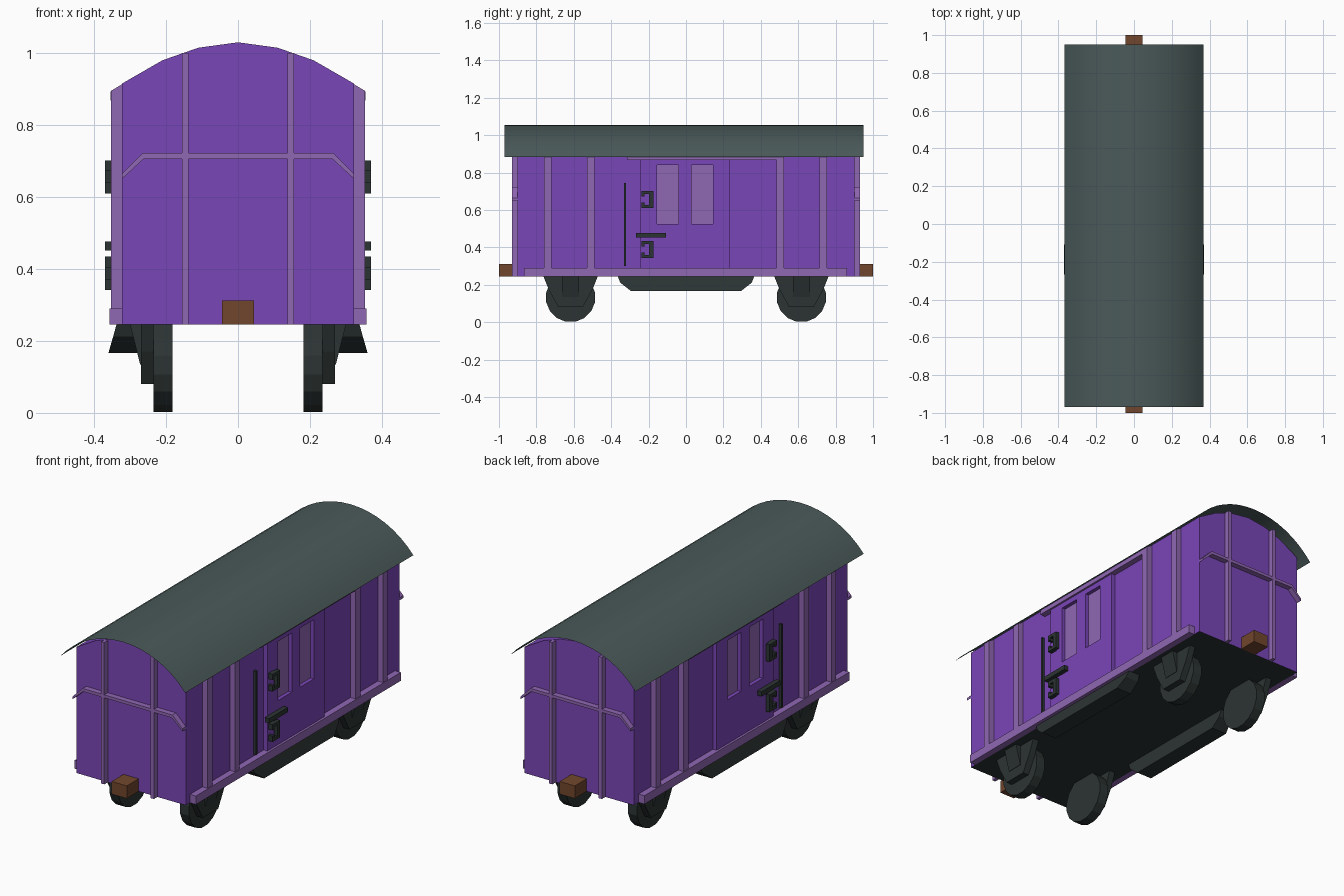
import bpy, bmesh, math

cube = bpy.data.objects.get("Cube")
if cube:
    bpy.data.objects.remove(cube, do_unlink=True)


def material(name, r, g, b):
    m = bpy.data.materials.new(name)
    m.use_nodes = True
    m.diffuse_color = (r, g, b, 1)
    m.node_tree.nodes["Principled BSDF"].inputs["Base Color"].default_value = (r, g, b, 1)
    return m


PURPLE = material("purple paint", 0.195, 0.061, 0.479)
LILAC = material("lilac trim", 0.28, 0.135, 0.456)
ROOF = material("grey green roof", 0.069, 0.102, 0.1)
DARK = material("dark iron", 0.025, 0.034, 0.033)
BROWN = material("brown wood", 0.165, 0.061, 0.026)


def finish(name, bm, mat, mirror=""):
    """Turn a bmesh into an object, mirrored over the named axes."""
    bmesh.ops.recalc_face_normals(bm, faces=bm.faces)
    me = bpy.data.meshes.new(name)
    bm.to_mesh(me)
    bm.free()
    me.materials.append(mat)
    ob = bpy.data.objects.new(name, me)
    bpy.context.collection.objects.link(ob)
    if mirror:
        mod = ob.modifiers.new("Mirror", "MIRROR")
        mod.use_axis = ["x" in mirror, "y" in mirror, False]
        mod.use_mirror_merge = False
    return ob


def prism(name, profile, axis, a, b, mat, mirror=""):
    """Extrude a (y, z) profile along x, or an (x, z) profile along y."""
    bm = bmesh.new()
    place = (lambda p, t: (t, p[0], p[1])) if axis == "x" else (lambda p, t: (p[0], t, p[1]))
    ends = [[bm.verts.new(place(p, t)) for p in profile] for t in (a, b)]
    n = len(profile)
    for ring in ends:
        bm.faces.new(ring)
    for i in range(n):
        j = (i + 1) % n
        bm.faces.new((ends[0][i], ends[0][j], ends[1][j], ends[1][i]))
    return finish(name, bm, mat, mirror)


def box(name, x, y, z, mat, mirror=""):
    rect = [(y[0], z[0]), (y[1], z[0]), (y[1], z[1]), (y[0], z[1])]
    return prism(name, rect, "x", x[0], x[1], mat, mirror)


def symmetric(half):
    """Close a half profile by reflecting its first coordinate."""
    return half + [(-u, v) for u, v in reversed(half) if u > 0]


WALL, FLOOR, END = 0.323, 0.245, 0.9

# Body with an arched top and a dark underside
half = [(WALL, FLOOR), (WALL, 0.915), (0.21, 0.98), (0.11, 1.015), (0, 1.03)]
body = prism("body", symmetric(half), "y", -END, END, PURPLE)
body.data.materials.append(DARK)
for f in body.data.polygons:
    if f.normal.z < -0.9:
        f.material_index = 1

# Curved roof sheet
bm = bmesh.new()
radius, top, edge = 0.479, 1.055, 0.368
sweep = math.asin(edge / radius)
rows = []
for i in range(17):
    t = sweep * (i / 8 - 1)
    x, z = radius * math.sin(t), top - radius * (1 - math.cos(t))
    rows.append([bm.verts.new((x, y, z)) for y in (-0.97, 0.95)])
for p, q in zip(rows, rows[1:]):
    bm.faces.new((p[0], q[0], q[1], p[1])).smooth = True
roof = finish("roof", bm, ROOF)
if roof.data.polygons[8].normal.z < 0:
    roof.data.flip_normals()

# Side posts, with tops sloped to meet the roof
post = [(WALL, FLOOR), (0.353, FLOOR), (0.353, 0.895), (WALL, 0.913)]
for y in (-0.74, -0.51, 0.505, 0.735):
    prism("side_post", post, "y", y - 0.02, y + 0.02, LILAC, "x")

# Sill and sliding door header
box("side_sill", (WALL, 0.357), (-0.865, 0.86), (FLOOR, 0.29), LILAC, "x")
box("door_header", (WALL, 0.355), (-0.315, 0.485), (0.868, 0.893), LILAC, "x")

# End posts, bent handrail and buffer, repeated at both ends
box("end_post", (0.137, 0.155), (-0.93, -END), (FLOOR, 1.0), LILAC, "xy")
rail = [(0.323, 0.65), (0.323, 0.664), (0.265, 0.722), (-0.265, 0.722),
        (-0.323, 0.664), (-0.323, 0.65), (-0.262, 0.706), (0.262, 0.706)]
prism("end_handrail", rail, "y", -0.93, -END, LILAC, "y")
box("buffer", (-0.045, 0.045), (-1.0, -END), (FLOOR, 0.312), BROWN, "y")

# Door panel with two window openings
bm = bmesh.new()
ys = [-0.245, -0.155, -0.04, 0.03, 0.145, 0.235]
zs = [0.29, 0.525, 0.84, 0.87]
grid = [[bm.verts.new((0.345, y, z)) for z in zs] for y in ys]
for i in range(5):
    for j in range(3):
        if not (j == 1 and i in (1, 3)):
            bm.faces.new((grid[i][j], grid[i + 1][j], grid[i + 1][j + 1], grid[i][j + 1]))
back = bmesh.ops.extrude_face_region(bm, geom=bm.faces[:])["geom"]
for v in back:
    if isinstance(v, bmesh.types.BMVert):
        v.co.x = WALL
finish("sliding_door", bm, PURPLE, "x")
for i in (1, 3):
    box("window_pane", (WALL - 0.002, WALL + 0.002), (ys[i], ys[i + 1]), (zs[1], zs[2]), LILAC, "x")

# Door ironwork: rod, latch bar and two hooked handles
box("door_rod", (WALL, 0.338), (-0.332, -0.32), (0.3, 0.745), DARK, "x")
box("latch_bar", (0.345, 0.37), (-0.267, -0.108), (0.452, 0.477), DARK, "x")
for z in (0.656, 0.388):
    box("handle_grip", (0.35, 0.37), (-0.198, -0.175), (z - 0.046, z + 0.046), DARK, "x")
    for s in (-1, 1):
        arm = sorted((z + s * 0.046, z + s * 0.03))
        stub = sorted((z + s * 0.046, z + s * 0.016))
        box("handle_arm", (0.345, 0.37), (-0.238, -0.198), arm, DARK, "x")
        box("handle_stub", (0.345, 0.37), (-0.238, -0.222), stub, DARK, "x")

# Slanted equipment box hung under each side
bm = bmesh.new()
layers = []
for z, y, x0, x1 in ((FLOOR, 0.365, 0.27, 0.338), (0.212, 0.352, 0.27, 0.347), (0.167, 0.295, 0.27, 0.36)):
    layers.append([bm.verts.new(c) for c in ((x0, -y, z), (x1, -y, z), (x1, y, z), (x0, y, z))])
bm.faces.new(layers[0])
bm.faces.new(layers[-1])
for p, q in zip(layers, layers[1:]):
    for i in range(4):
        j = (i + 1) % 4
        bm.faces.new((p[i], p[j], q[j], q[i]))
finish("underframe_box", bm, DARK, "x")

# Wheels with axle guards and tapered spring blocks
WY, WR = 0.617, 0.133
turns = [2 * math.pi * (k + 0.5) / 16 for k in range(16)]
disc = [(WY + WR * math.cos(t), WR + WR * math.sin(t)) for t in turns]
prism("wheel", disc, "x", 0.182, 0.235, DARK, "xy")
guard = [(WY - 0.145, FLOOR), (WY - 0.115, 0.17), (WY - 0.065, 0.08),
         (WY + 0.065, 0.08), (WY + 0.115, 0.17), (WY + 0.145, FLOOR)]
prism("axle_guard", guard, "x", 0.235, 0.27, DARK, "xy")
spring = [(0.268, FLOOR), (0.3, FLOOR), (0.272, 0.135), (0.268, 0.135)]
prism("spring_block", spring, "y", WY - 0.045, WY + 0.045, DARK, "xy")
